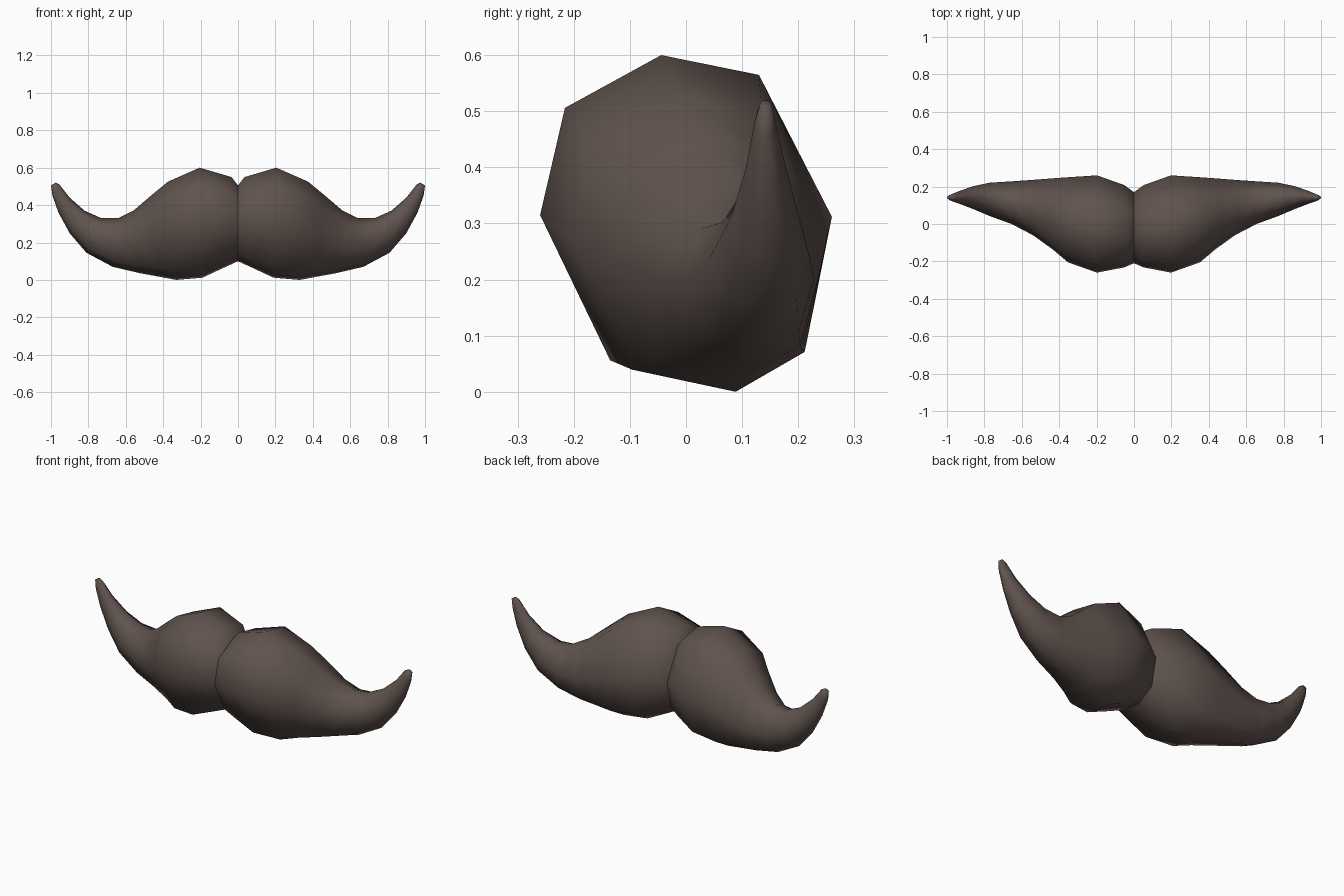
import bpy, bmesh

if "Cube" in bpy.data.objects:
    bpy.data.objects.remove(bpy.data.objects["Cube"])

# dark brown hair colour
hair = bpy.data.materials.new("dark_brown_hair")
hair.diffuse_color = (0.115, 0.086, 0.075, 1)
hair.use_nodes = True
hair.node_tree.nodes["Principled BSDF"].inputs["Base Color"].default_value = hair.diffuse_color

# eight-sided cross-section: (front-back, down-up) in -1..1, bulky and tapered variants
BULKY = [(-1, .03), (-.83, .68), (-.17, 1), (.5, .88),
         (1, .02), (.83, -.73), (.29, -1), (-.52, -.85)]
ROUND = [(-1, 0), (-.71, .71), (0, 1), (.71, .71),
         (1, 0), (.71, -.71), (0, -1), (-.71, -.71)]

# stations from centre to curled tip: top x, top z, bottom x, bottom z, front y, back y
STATIONS = [
    (0, .505, 0, .10, -.21, .17),
    (.035, .55, .07, .068, -.232, .208),
    (.205, .60, .19, .012, -.26, .26),
    (.375, .525, .33, .0, -.205, .25),
    (.46, .455, .41, .015, -.135, .244),
    (.56, .37, .52, .035, -.06, .236),
    (.64, .33, .67, .07, 0, .228),
    (.73, .33, .81, .145, .042, .221),
    (.82, .37, .90, .25, .08, .202),
    (.90, .44, .96, .36, .107, .178),
    (.955, .51, .992, .45, .122, .16),
    (.975, .52, 1.0, .505, .132, .152),
]

bm = bmesh.new()
rings = []
for i, (tx, tz, bx, bz, yf, yb) in enumerate(STATIONS):
    t = min(1, max(0, (i - 3) / 5))
    ring = []
    for (u0, v0), (u1, v1) in zip(BULKY, ROUND):
        u = u0 + (u1 - u0) * t
        v = v0 + (v1 - v0) * t
        k = (v + 1) / 2
        ring.append(bm.verts.new((bx + (tx - bx) * k,
                                  yf + (yb - yf) * (u + 1) / 2,
                                  bz + (tz - bz) * k)))
    rings.append(ring)
for a, b in zip(rings, rings[1:]):
    for j in range(8):
        k = (j + 1) % 8
        bm.faces.new((a[j], a[k], b[k], b[j]))
bm.faces.new(rings[-1])
bmesh.ops.recalc_face_normals(bm, faces=bm.faces)
if sum(f.normal.z * (f.calc_center_median().z - .3) for f in bm.faces
       if f.calc_center_median().x < .4) < 0:
    bmesh.ops.reverse_faces(bm, faces=bm.faces)
for f in bm.faces:
    f.smooth = True

me = bpy.data.meshes.new("moustache")
bm.to_mesh(me)
bm.free()
me.materials.append(hair)
ob = bpy.data.objects.new("moustache", me)
bpy.context.collection.objects.link(ob)

# mirrored half, left unmerged so the centre crease stays sharp
m = ob.modifiers.new("mirror", 'MIRROR')
m.use_mirror_merge = False
